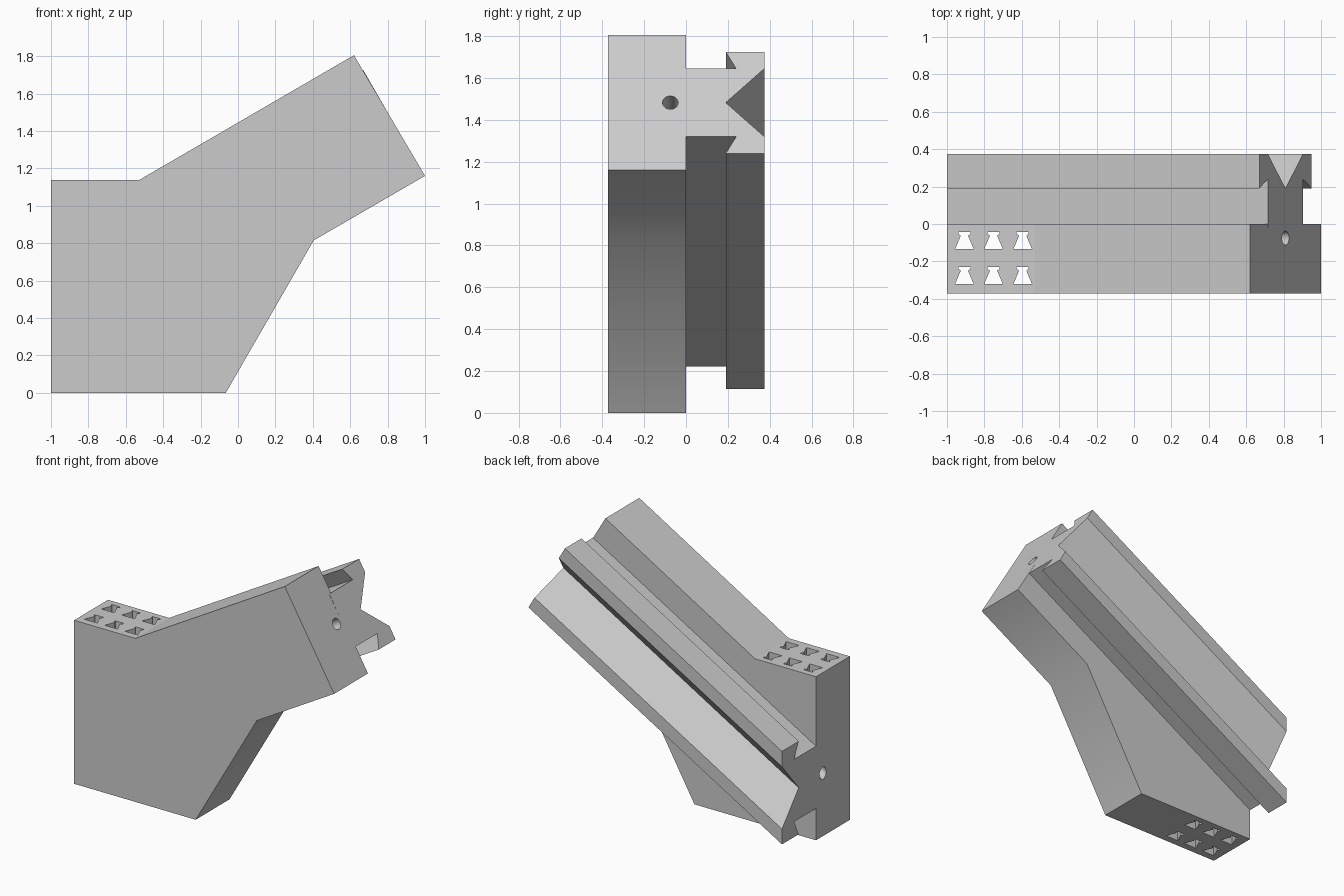
import bpy
import bmesh
import math
from mathutils import Vector

cube = bpy.data.objects.get("Cube")
if cube:
    bpy.data.objects.remove(cube, do_unlink=True)

grey = bpy.data.materials.new("plain grey")
grey.use_nodes = True
grey.diffuse_color = (0.6, 0.6, 0.6, 1)
grey.node_tree.nodes["Principled BSDF"].inputs["Base Color"].default_value = (0.6, 0.6, 0.6, 1)

# Rail frame: axis rises at 30 degrees, "across" lies in the end face
axis = Vector((math.cos(math.pi / 6), 0, 0.5))
across = Vector((-0.5, 0, axis.x))
end_centre = Vector((0.81, 0, 1.4825))


def prism(name, points, sweep, trim_x=None):
    """Closed prism from a flat outline, optionally trimmed at a vertical plane."""
    bm = bmesh.new()
    face = bm.faces.new([bm.verts.new(p) for p in points])
    grown = bmesh.ops.extrude_face_region(bm, geom=[face], use_keep_orig=True)
    moved = [g for g in grown["geom"] if isinstance(g, bmesh.types.BMVert)]
    bmesh.ops.translate(bm, vec=sweep, verts=moved)
    if trim_x is not None:
        cut = bmesh.ops.bisect_plane(
            bm, geom=bm.verts[:] + bm.edges[:] + bm.faces[:],
            plane_co=(trim_x, 0, 0), plane_no=(1, 0, 0), clear_inner=True)
        rim = [g for g in cut["geom_cut"] if isinstance(g, bmesh.types.BMEdge)]
        bmesh.ops.contextual_create(bm, geom=rim)
    bmesh.ops.recalc_face_normals(bm, faces=bm.faces[:])
    mesh = bpy.data.meshes.new(name)
    bm.to_mesh(mesh)
    bm.free()
    mesh.materials.append(grey)
    obj = bpy.data.objects.new(name, mesh)
    bpy.context.collection.objects.link(obj)
    return obj


def combine(target, tool, operation):
    mod = target.modifiers.new(tool.name, 'BOOLEAN')
    mod.object = tool
    mod.operation = operation
    mod.solver = 'EXACT'
    bpy.context.view_layer.objects.active = target
    bpy.ops.object.modifier_apply(modifier=mod.name)
    bpy.data.objects.remove(tool, do_unlink=True)


# Thick bent plate
outline = [(-1, 0), (-0.065, 0), (0.405, 0.815), (1, 1.16),
           (0.62, 1.805), (-0.53, 1.137), (-1, 1.137)]
bracket = prism("bracket", [(x, -0.372, z) for x, z in outline], Vector((0, 0.372, 0)))

# Dovetail rail with a V groove, mirrored about its centre line
half = [(0.1875, -0.02), (0.1875, 0.24), (0.28, 0.19), (0.28, 0.374), (0.1875, 0.374)]
section = half + [(0, 0.19)] + [(-s, y) for s, y in reversed(half)]
rail = prism("dovetail_rail",
             [end_centre + across * s + Vector((0, y, 0)) for s, y in section],
             axis * -3, trim_x=-1)
combine(bracket, rail, 'UNION')

# Long round bore along the rail direction
ring = [2 * math.pi * i / 32 for i in range(32)]
start = end_centre + axis * 0.1 + Vector((0, -0.075, 0))
bore = prism("bore_cutter",
             [start + across * 0.037 * math.cos(a) + Vector((0, 0.037 * math.sin(a), 0))
              for a in ring], axis * -3)
combine(bracket, bore, 'DIFFERENCE')

# Two rows of three flared slots passing straight down
side = [(0.05, -0.135), (0.019, -0.062), (0.032, -0.054), (0.032, -0.043)]
slot = side + [(-x, y) for x, y in reversed(side)]
for row in range(2):
    for col in range(3):
        cx, cy = -0.907 + 0.156 * col, -0.187 * row
        cutter = prism("slot_cutter", [(cx + x, cy + y, -0.1) for x, y in slot],
                       Vector((0, 0, 1.5)))
        combine(bracket, cutter, 'DIFFERENCE')

bpy.ops.object.select_all(action='DESELECT')
bracket.select_set(True)
bpy.context.view_layer.objects.active = bracket
bpy.ops.object.shade_smooth_by_angle(angle=math.radians(30))
